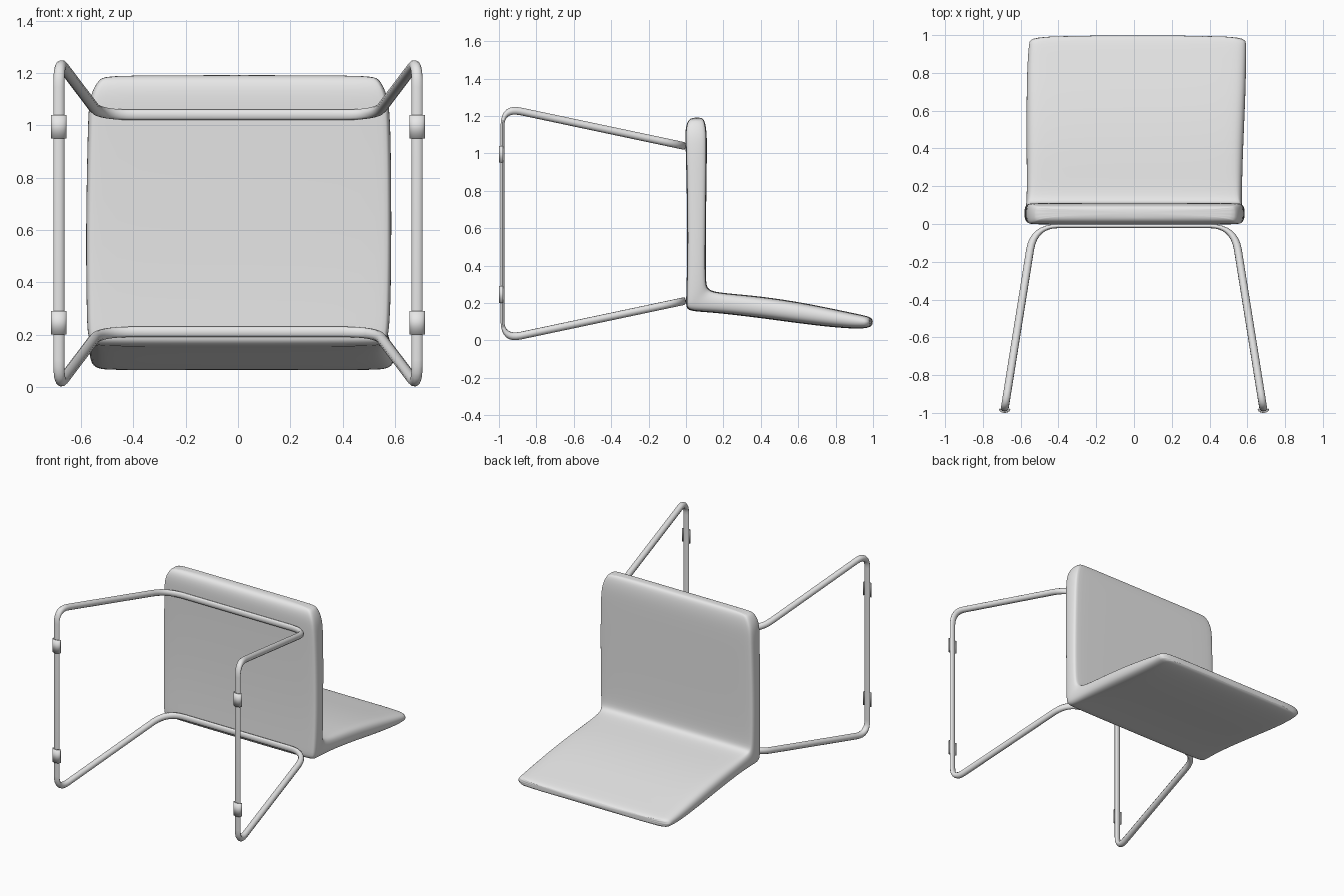
import bpy, bmesh, math
from mathutils import Vector, Matrix

cube = bpy.data.objects.get("Cube")
if cube:
    bpy.data.objects.remove(cube, do_unlink=True)

grey = bpy.data.materials.new("plain grey")
grey.use_nodes = True
grey.diffuse_color = (0.8, 0.8, 0.8, 1)
grey.node_tree.nodes["Principled BSDF"].inputs["Base Color"].default_value = (0.8, 0.8, 0.8, 1)


def finish(obj, angle=40):
    """Give the object its colour and smooth shading."""
    obj.data.materials.clear()
    obj.data.materials.append(grey)
    bpy.ops.object.select_all(action='DESELECT')
    obj.select_set(True)
    bpy.context.view_layer.objects.active = obj
    bpy.ops.object.shade_smooth_by_angle(angle=math.radians(angle))


def mesh_object(name, bm):
    bmesh.ops.recalc_face_normals(bm, faces=bm.faces)
    mesh = bpy.data.meshes.new(name)
    bm.to_mesh(mesh)
    bm.free()
    obj = bpy.data.objects.new(name, mesh)
    bpy.context.collection.objects.link(obj)
    return obj


# Padded shell: outer y, z, inner y, z, left x, right x, edge rounding
stations = [
    (0.04, 1.192, 0.08, 1.192, -0.50, 0.51, 0.05),
    (0.008, 1.18, 0.10, 1.18, -0.53, 0.54, 0.05),
    (-0.006, 1.12, 0.112, 1.11, -0.57, 0.575, 0.05),
    (0.0, 1.0, 0.112, 1.0, -0.575, 0.585, 0.05),
    (0.008, 0.6, 0.106, 0.6, -0.583, 0.588, 0.05),
    (0.005, 0.35, 0.105, 0.34, -0.58, 0.585, 0.05),
    (0.0, 0.2, 0.11, 0.285, -0.578, 0.58, 0.05),
    (0.0, 0.155, 0.13, 0.267, -0.575, 0.575, 0.07),
    (0.12, 0.153, 0.18, 0.254, -0.568, 0.572, 0.1),
    (0.4, 0.12, 0.4, 0.237, -0.572, 0.58, 0.15),
    (0.65, 0.085, 0.65, 0.198, -0.572, 0.592, 0.15),
    (0.85, 0.064, 0.85, 0.155, -0.568, 0.597, 0.15),
    (0.965, 0.062, 0.965, 0.132, -0.558, 0.597, 0.15),
    (1.0, 0.08, 1.0, 0.118, -0.55, 0.59, 0.15),
]


def section(rounding):
    """Cross-section as (across, through) pairs, each running -1 to 1."""
    side = []
    for i in range(7):
        a = math.radians(-90 + 30 * i)
        across = 1 - rounding * (1 - math.cos(a) ** 0.8)
        through = math.copysign(abs(math.sin(a)) ** 0.7, a) if i != 3 else 0
        side.append((across, through))
    return [(0, -1)] + side + [(0, 1)] + [(-u, t) for u, t in reversed(side)]


bm = bmesh.new()
rings = []
for oy, oz, iy, iz, left, right, rounding in stations:
    outer, inner = Vector((0, oy, oz)), Vector((0, iy, iz))
    ring = []
    for u, t in section(rounding):
        p = outer.lerp(inner, (t + 1) / 2)
        p.x = left + (right - left) * (u + 1) / 2
        ring.append(bm.verts.new(p))
    rings.append(ring)
for a, b in zip(rings, rings[1:]):
    for i in range(len(a)):
        j = (i + 1) % len(a)
        bm.faces.new((a[i], a[j], b[j], b[i]))
bm.faces.new(rings[0])
bm.faces.new(rings[-1])
shell = mesh_object("seat_and_backrest", bm)
sub = shell.modifiers.new("smooth", 'SUBSURF')
sub.levels = sub.render_levels = 2
finish(shell, 60)

# Tube frame: one closed loop with rounded corners, flattened front to back
FLAT = 0.52
RUN_X, RUN_Y = 0.685, -0.981
half = [((0.53, -0.011, 1.04), 0.13), ((RUN_X, RUN_Y, 1.245), 0.1),
        ((RUN_X, RUN_Y, 0.005), 0.1), ((0.53, -0.011, 0.21), 0.13)]
corners = half + [((-p[0], p[1], p[2]), d) for p, d in reversed(half)]
path = []
for k, (p, d) in enumerate(corners):
    p = Vector(p)
    before = Vector(corners[k - 1][0])
    after = Vector(corners[(k + 1) % len(corners)][0])
    start = p + (before - p).normalized() * d
    end = p + (after - p).normalized() * d
    for i in range(9):
        t = i / 8
        path.append(start.lerp(p, t).lerp(p.lerp(end, t), t))

curve = bpy.data.curves.new("tube_frame", 'CURVE')
curve.dimensions = '3D'
curve.bevel_depth = 0.021
curve.bevel_resolution = 3
spline = curve.splines.new('POLY')
spline.points.add(len(path) - 1)
for point, p in zip(spline.points, path):
    point.co = (p.x, p.y / FLAT, p.z, 1)
spline.use_cyclic_u = True
frame = bpy.data.objects.new("tube_frame", curve)
bpy.context.collection.objects.link(frame)
bpy.ops.object.select_all(action='DESELECT')
frame.select_set(True)
bpy.context.view_layer.objects.active = frame
bpy.ops.object.convert(target='MESH')
frame = bpy.context.view_layer.objects.active
frame.data.transform(Matrix.Diagonal((1, FLAT, 1, 1)))
finish(frame, 60)


# Floor glides: open sleeves clipped around the runners
def glide(name, x, z):
    bm = bmesh.new()
    low, high = [], []
    for i in range(17):
        a = math.radians(170 + 200 * i / 16)
        px = x + 0.03 * math.cos(a)
        py = RUN_Y + 0.019 * math.sin(a)
        low.append(bm.verts.new((px, py, z - 0.045)))
        high.append(bm.verts.new((px, py, z + 0.045)))
    for i in range(16):
        bm.faces.new((low[i], low[i + 1], high[i + 1], high[i]))
    obj = mesh_object(name, bm)
    thick = obj.modifiers.new("thickness", 'SOLIDIFY')
    thick.thickness = 0.007
    thick.offset = -1 if obj.data.polygons[8].normal.y < 0 else 1
    finish(obj)


for side, x in (("left", RUN_X), ("right", -RUN_X)):
    for level, z in (("upper", 0.995), ("lower", 0.245)):
        glide(f"{side}_{level}_glide", x, z)
